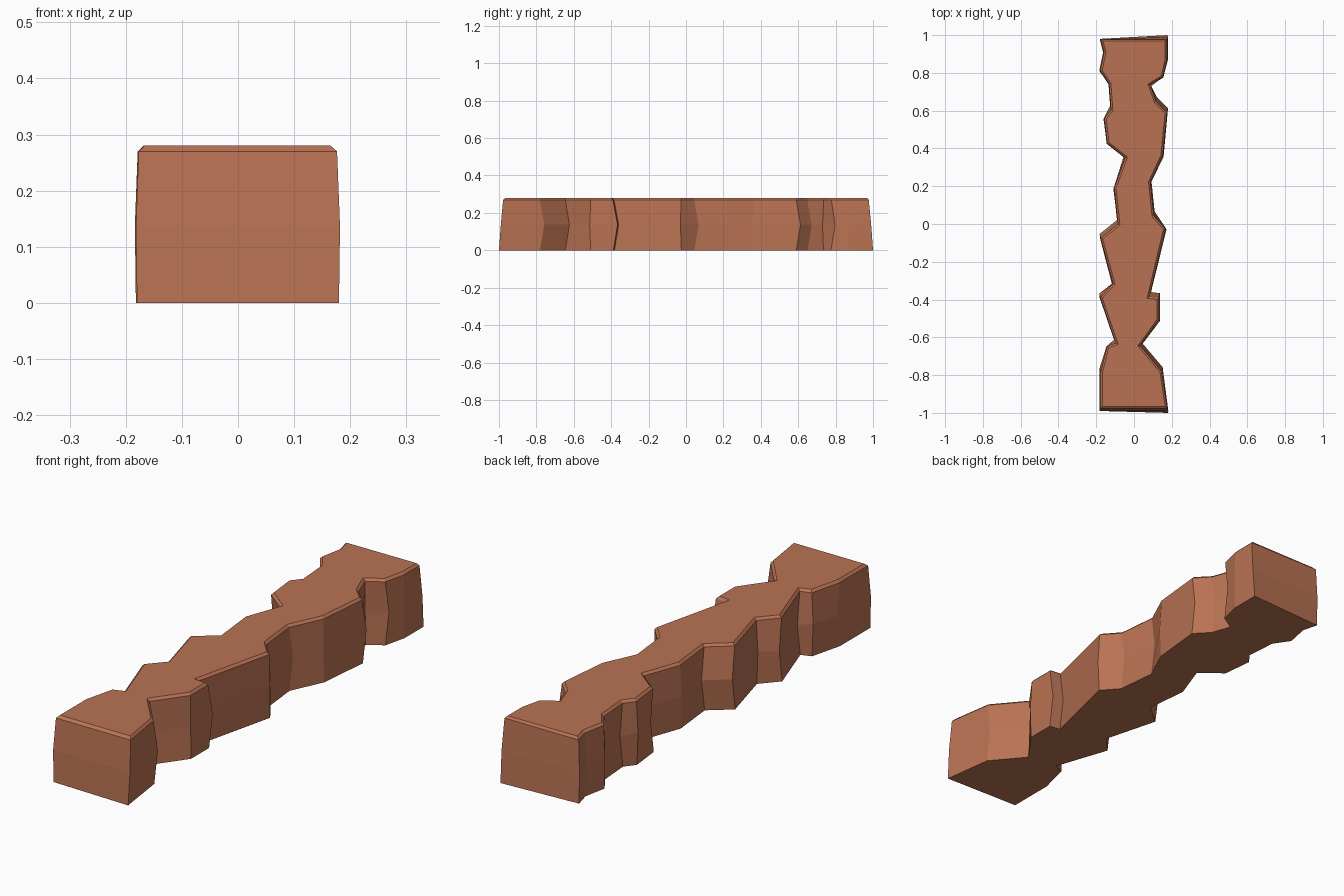
import bpy, bmesh
from mathutils import Vector

if "Cube" in bpy.data.objects:
    bpy.data.objects.remove(bpy.data.objects["Cube"])

# Ragged plan outline, counter-clockwise: right side going back, then left side going forward
right = [(.18, -1), (.15, -.78), (.037, -.645), (.135, -.51), (.135, -.388), (.085, -.382),
         (.17, -.025), (.108, .045), (.09, .22), (.155, .36), (.178, .59), (.12, .65),
         (.09, .735), (.155, .775), (.178, .87), (.178, 1)]
left = [(-.18, .98), (-.162, .91), (-.182, .81), (-.135, .74), (-.125, .605), (-.16, .56),
        (-.145, .425), (-.05, .35), (-.108, .19), (-.088, 0), (-.18, -.075), (-.115, -.315),
        (-.182, -.39), (-.10, -.63), (-.145, -.645), (-.18, -.785), (-.18, -.99)]
outline = [Vector(p) for p in right + left]


def inset(points, d):
    """Move each outline point inwards along its averaged edge normal."""
    out, n = [], len(points)
    for i, p in enumerate(points):
        a = (p - points[i - 1]).normalized()
        b = (points[(i + 1) % n] - p).normalized()
        na, nb = Vector((-a.y, a.x)), Vector((-b.y, b.x))
        out.append(p + (na + nb) * d / max(1 + na.dot(nb), .7))
    return out


def limit(points, y_front, y_back):
    """Pull the two end faces in, so that they lean."""
    return [Vector((p.x, min(max(p.y, y_front), y_back))) for p in points]


# Middle layer is chipped slightly along the length
middle = [Vector((p.x * 1.01, p.y + (.022 if i % 3 else -.005) * (abs(p.y) < .8)))
          for i, p in enumerate(outline)]
layers = [(outline, 0.0),
          (limit(middle, -.99, .99), .137),
          (limit(inset(outline, .003), -.978, .977), .27),
          (limit(inset(outline, .013), -.965, .97), .28)]

# Stone beam: stacked outlines joined by flat side faces
bm = bmesh.new()
rings = [[bm.verts.new((p.x, p.y, z)) for p in pts] for pts, z in layers]
n = len(outline)
for lo, hi in zip(rings, rings[1:]):
    for i in range(n):
        j = (i + 1) % n
        bm.faces.new((lo[i], lo[j], hi[j], hi[i]))
bm.faces.new(rings[-1])
bm.faces.new(rings[0][::-1])
bmesh.ops.recalc_face_normals(bm, faces=bm.faces)
mesh = bpy.data.meshes.new("rock_ledge")
bm.to_mesh(mesh)
bm.free()

mat = bpy.data.materials.new("terracotta")
mat.diffuse_color = (.49, .17, .087, 1)
mat.use_nodes = True
mat.node_tree.nodes["Principled BSDF"].inputs["Base Color"].default_value = mat.diffuse_color
mesh.materials.append(mat)
bpy.context.collection.objects.link(bpy.data.objects.new("rock_ledge", mesh))
